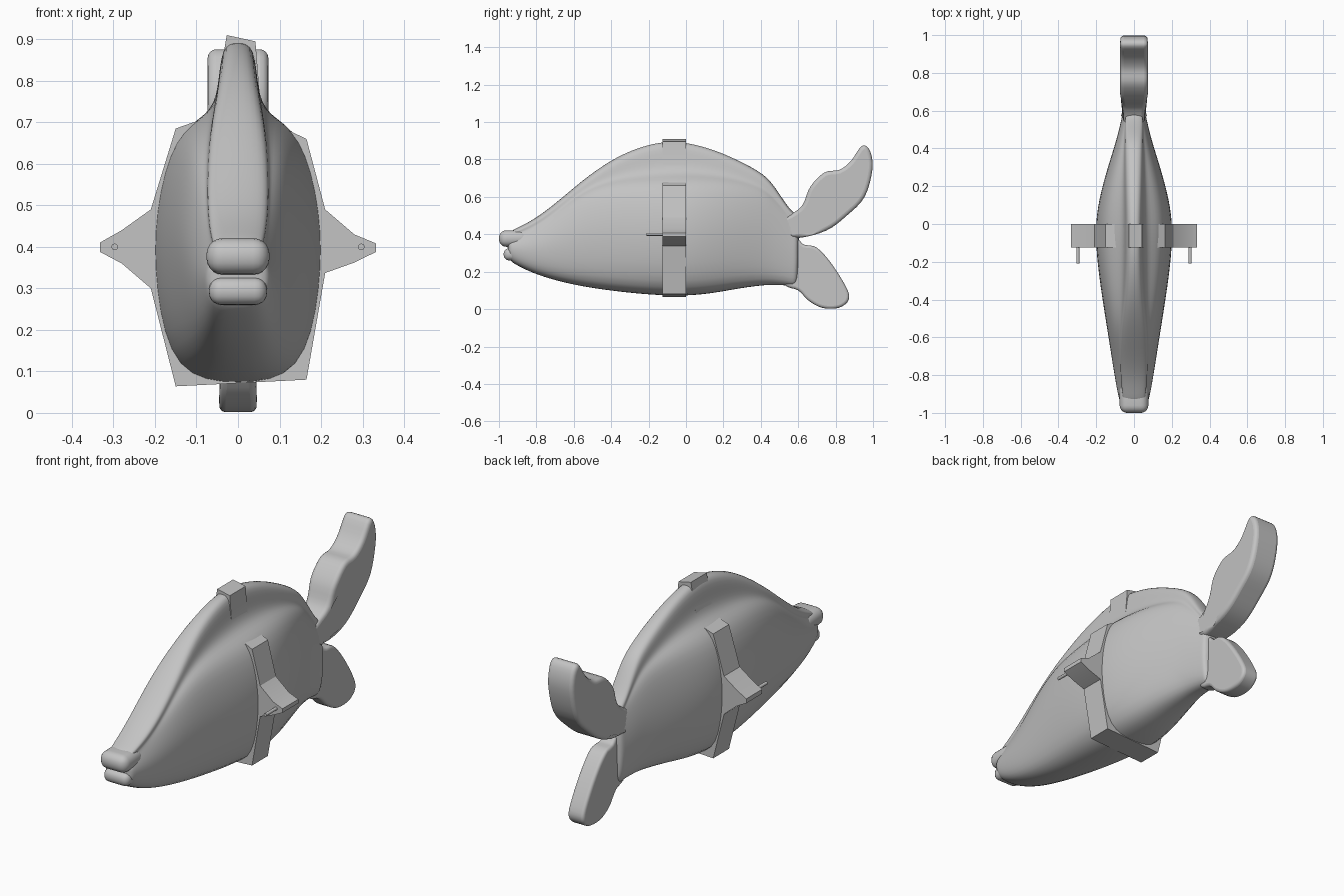
import bpy, bmesh, math
from mathutils import Vector

if "Cube" in bpy.data.objects:
    bpy.data.objects.remove(bpy.data.objects["Cube"])

grey = bpy.data.materials.new("plain grey")
grey.diffuse_color = (0.55, 0.55, 0.55, 1)
grey.use_nodes = True
grey.node_tree.nodes["Principled BSDF"].inputs["Base Color"].default_value = grey.diffuse_color


def finish(bm, name, angle=40):
    """Turn a bmesh into a smooth shaded object with sharp edges kept."""
    bmesh.ops.recalc_face_normals(bm, faces=bm.faces[:])
    mesh = bpy.data.meshes.new(name)
    bm.to_mesh(mesh)
    bm.free()
    obj = bpy.data.objects.new(name, mesh)
    bpy.context.collection.objects.link(obj)
    mesh.materials.append(grey)
    bpy.ops.object.select_all(action='DESELECT')
    obj.select_set(True)
    bpy.context.view_layer.objects.active = obj
    bpy.ops.object.shade_smooth_by_angle(angle=math.radians(angle))
    return obj


def smooth_outline(pts, steps=4):
    """Closed spline through the given 2D points."""
    out, n = [], len(pts)
    for i in range(n):
        a, b, c, d = (Vector(pts[(i + k) % n]) for k in (-1, 0, 1, 2))
        for s in range(steps):
            t = s / steps
            out.append(0.5 * (2 * b + (c - a) * t + (2 * a - 5 * b + 4 * c - d) * t * t
                              + (3 * b - a - 3 * c + d) * t ** 3))
    return out


def prism(rings):
    """Join matching rings of points and cap both ends."""
    bm = bmesh.new()
    loops = [[bm.verts.new(p) for p in ring] for ring in rings]
    n = len(loops[0])
    for a, b in zip(loops, loops[1:]):
        for i in range(n):
            j = (i + 1) % n
            bm.faces.new((a[i], a[j], b[j], b[i]))
    bm.faces.new(loops[0])
    bm.faces.new(loops[-1])
    return bm


def add_bevel(obj, width, segments, angle=60):
    mod = obj.modifiers.new("rounded rim", 'BEVEL')
    mod.width, mod.segments = width, segments
    mod.limit_method, mod.angle_limit = 'ANGLE', math.radians(angle)


# Body: y, top, bottom, half width, ridge half width, shoulder height
stations = [
    (-0.955, 0.405, 0.275, 0.070, 0.045, 0.380),
    (-0.93, 0.425, 0.245, 0.080, 0.055, 0.390),
    (-0.82, 0.475, 0.190, 0.101, 0.065, 0.425),
    (-0.70, 0.565, 0.150, 0.120, 0.070, 0.500),
    (-0.55, 0.695, 0.115, 0.144, 0.065, 0.620),
    (-0.40, 0.802, 0.093, 0.168, 0.050, 0.665),
    (-0.25, 0.870, 0.076, 0.190, 0.043, 0.678),
    (-0.10, 0.903, 0.066, 0.204, 0.040, 0.685),
    (0.02, 0.890, 0.066, 0.204, 0.040, 0.688),
    (0.15, 0.855, 0.080, 0.182, 0.042, 0.685),
    (0.28, 0.798, 0.105, 0.146, 0.043, 0.670),
    (0.40, 0.735, 0.122, 0.108, 0.043, 0.635),
    (0.46, 0.680, 0.126, 0.090, 0.042, 0.590),
    (0.53, 0.570, 0.124, 0.073, 0.042, 0.515),
    (0.57, 0.520, 0.118, 0.064, 0.042, 0.470),
    (0.605, 0.500, 0.120, 0.058, 0.040, 0.450),
]


def section(y, top, bottom, w, r, s):
    def level(f):
        return bottom + f * (s - bottom)
    foot = r + 0.25 * (0.75 * w - r)
    half = [(r, top - 0.008), (r + 0.006, s + 0.45 * (top - s)),
            (foot, s + 0.15 * (top - s)), (0.76 * w, s - 0.01),
            (w, level(0.68)), (w, level(0.38)), (0.78 * w, level(0.03))]
    ring = [(0, top)] + half + [(0, bottom)] + [(-x, z) for x, z in reversed(half)]
    return [(x, y, z) for x, z in ring]


body = finish(prism([section(*s) for s in stations]), "body", 180)
body.modifiers.new("smooth skin", 'SUBSURF').levels = 2
body.modifiers[-1].render_levels = 2

# Lips: rounded blocks with the mouth groove between them
for name, y, z, size in (("upper_lip", -0.920, 0.377, (0.152, 0.16, 0.088)),
                         ("lower_lip", -0.905, 0.293, (0.140, 0.14, 0.066))):
    bm = bmesh.new()
    bmesh.ops.create_cube(bm, size=1)
    for v in bm.verts:
        v.co = Vector((v.co.x * size[0], y + v.co.y * size[1], z + v.co.z * size[2]))
    add_bevel(finish(bm, name, 180), size[2] * 0.45, 5)

# Middle band with the two side fins, one slightly uneven cross-section
band_profile = [
    (-0.150, 0.064), (-0.210, 0.300), (-0.280, 0.360), (-0.333, 0.388),
    (-0.333, 0.410), (-0.280, 0.440), (-0.210, 0.490), (-0.150, 0.685),
    (-0.065, 0.715), (-0.046, 0.800), (-0.027, 0.910), (0.042, 0.895),
    (0.052, 0.770), (0.070, 0.705), (0.165, 0.660), (0.210, 0.490),
    (0.280, 0.430), (0.333, 0.408), (0.333, 0.388), (0.280, 0.362),
    (0.210, 0.337), (0.165, 0.080)]
finish(prism([[(x, y, z) for x, z in band_profile] for y in (-0.125, 0.0)]),
       "band_and_side_fins", 30)

# Pegs pointing forward from the fin tips
for side, name in ((-1, "left_peg"), (1, "right_peg")):
    ring = [(math.cos(k * math.tau / 12) * 0.008, math.sin(k * math.tau / 12) * 0.008)
            for k in range(12)]
    finish(prism([[(side * 0.297 + x, y, 0.4 + z) for x, z in ring]
                  for y in (-0.21, -0.11)]), name)

# Tail lobes: side outlines given thickness, thinner at the root
upper = [(0.50, 0.47), (0.575, 0.515), (0.625, 0.56), (0.665, 0.655), (0.74, 0.73),
         (0.82, 0.745), (0.88, 0.79), (0.94, 0.872), (0.982, 0.85), (0.997, 0.75),
         (0.955, 0.60), (0.86, 0.50), (0.75, 0.42), (0.60, 0.38), (0.52, 0.40)]
lower = [(0.50, 0.30), (0.59, 0.37), (0.63, 0.345), (0.70, 0.328), (0.78, 0.24),
         (0.86, 0.11), (0.87, 0.05), (0.83, 0.012), (0.77, 0.002), (0.71, 0.013),
         (0.65, 0.05), (0.60, 0.10), (0.52, 0.14)]


def lobe(name, outline, half, rim):
    pts = smooth_outline(outline)
    rings = []
    for side in (-1, 1):
        rings.append([(side * half * min(1, max(0.75, 0.75 + 2.5 * (p.x - 0.57))), p.x, p.y)
                      for p in pts])
    add_bevel(finish(prism(rings), name, 50), rim, 4)


lobe("upper_tail_lobe", upper, 0.073, 0.02)
lobe("lower_tail_lobe", lower, 0.045, 0.015)
